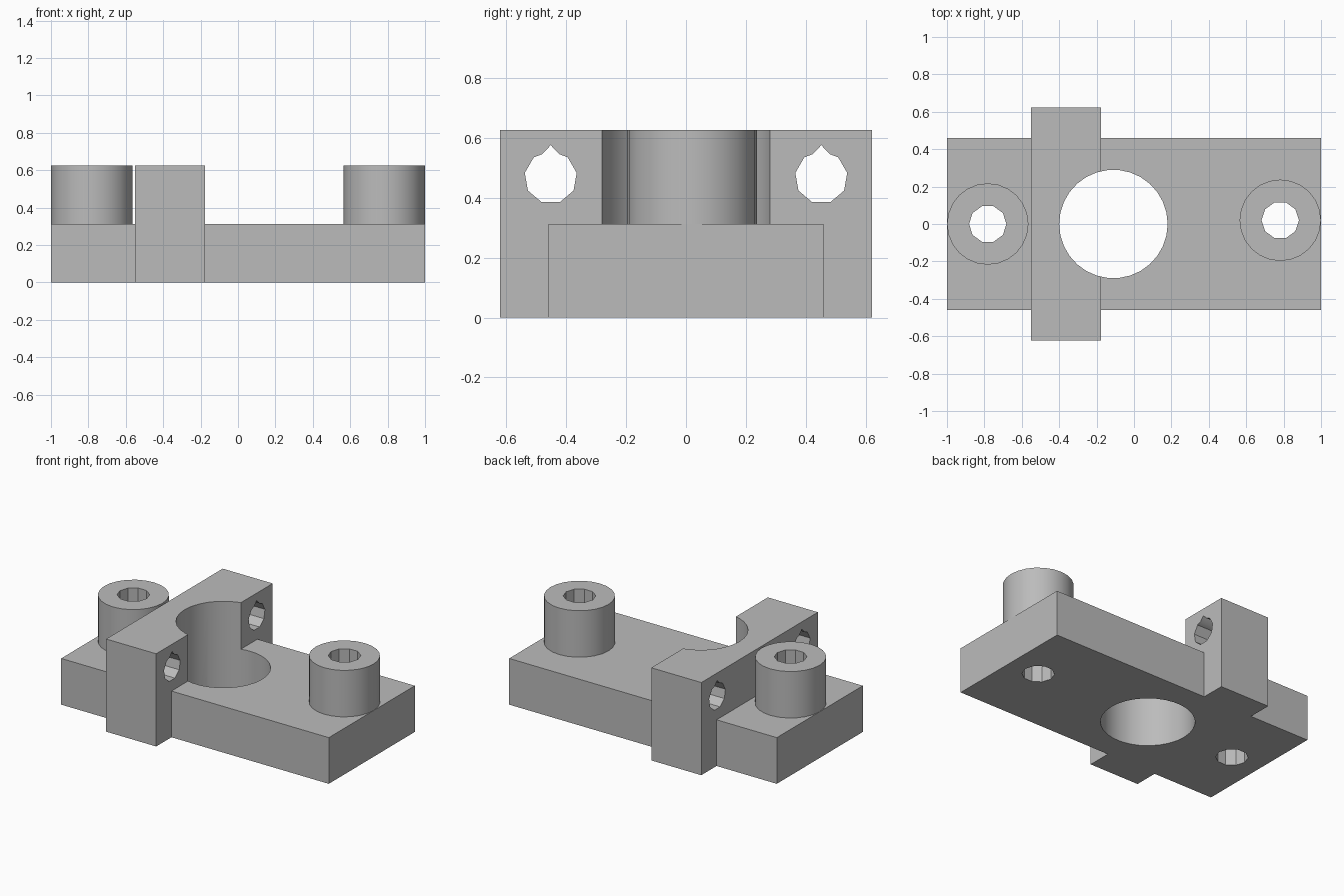
import bpy, math

PLATE_TOP, TOP = 0.312, 0.626
BORE = (-0.11, 0.0)
BOSSES = ((-0.782, 0.0), (0.782, 0.02))

cube = bpy.data.objects.get("Cube")
if cube:
    bpy.data.objects.remove(cube, do_unlink=True)

grey = bpy.data.materials.new("plain grey")
grey.use_nodes = True
colour = (0.5, 0.5, 0.5, 1)
grey.diffuse_color = colour
grey.node_tree.nodes["Principled BSDF"].inputs["Base Color"].default_value = colour


def prism(name, outline, low, high, along="z"):
    """Extrude a counter-clockwise outline along z, or a (y, z) outline along x."""
    n = len(outline)
    points = [(a, b, h) for h in (low, high) for a, b in outline]
    if along == "x":
        points = [(h, a, b) for a, b, h in points]
    faces = [tuple(reversed(range(n))), tuple(range(n, 2 * n))]
    faces += [(i, (i + 1) % n, n + (i + 1) % n, n + i) for i in range(n)]
    mesh = bpy.data.meshes.new(name)
    mesh.from_pydata(points, [], faces)
    mesh.materials.append(grey)
    obj = bpy.data.objects.new(name, mesh)
    bpy.context.collection.objects.link(obj)
    return obj


def box(x0, x1, y):
    return [(x0, -y), (x1, -y), (x1, y), (x0, y)]


def circle(centre, radius, sides):
    angles = [math.tau * i / sides for i in range(sides)]
    return [(centre[0] + radius * math.cos(a), centre[1] + radius * math.sin(a)) for a in angles]


def teardrop(y, z, radius):
    """Nine-sided hole whose top corner is replaced by a small pointed peak."""
    angles = [math.radians(90 + 40 * i) for i in range(1, 9)]
    ring = [(y + radius * math.cos(a), z + radius * math.sin(a)) for a in angles]
    return ring + [(y + 0.028, z + 0.078), (y, z + 0.108), (y - 0.028, z + 0.078)]


def combine(body, other, operation):
    mod = body.modifiers.new(other.name, "BOOLEAN")
    mod.operation, mod.object, mod.solver = operation, other, "EXACT"
    bpy.context.view_layer.objects.active = body
    bpy.ops.object.modifier_apply(modifier=mod.name)
    bpy.data.objects.remove(other, do_unlink=True)


# Base plate, cross bar and round bosses form one solid
body = prism("mounting_bracket", box(-1, 1, 0.459), 0, PLATE_TOP)
combine(body, prism("cross_bar", box(-0.55, -0.176, 0.622), 0, TOP), "UNION")
for centre in BOSSES:
    combine(body, prism("boss", circle(centre, 0.2175, 24), 0.2, TOP), "UNION")

# Large bore and vertical screw holes
combine(body, prism("bore", circle(BORE, 0.29, 30), -0.1, 0.8), "DIFFERENCE")
for centre in BOSSES:
    combine(body, prism("screw_hole", circle(centre, 0.1, 10), -0.1, 0.8), "DIFFERENCE")

# Horizontal peaked holes through the cross bar
for side in (-1, 1):
    hole = prism("bar_hole", teardrop(side * 0.452, 0.468, 0.088), -0.7, 0, "x")
    combine(body, hole, "DIFFERENCE")

# Round walls smooth, few-sided holes faceted
bpy.ops.object.select_all(action="DESELECT")
body.select_set(True)
bpy.context.view_layer.objects.active = body
bpy.ops.object.shade_smooth_by_angle(angle=math.radians(30))
